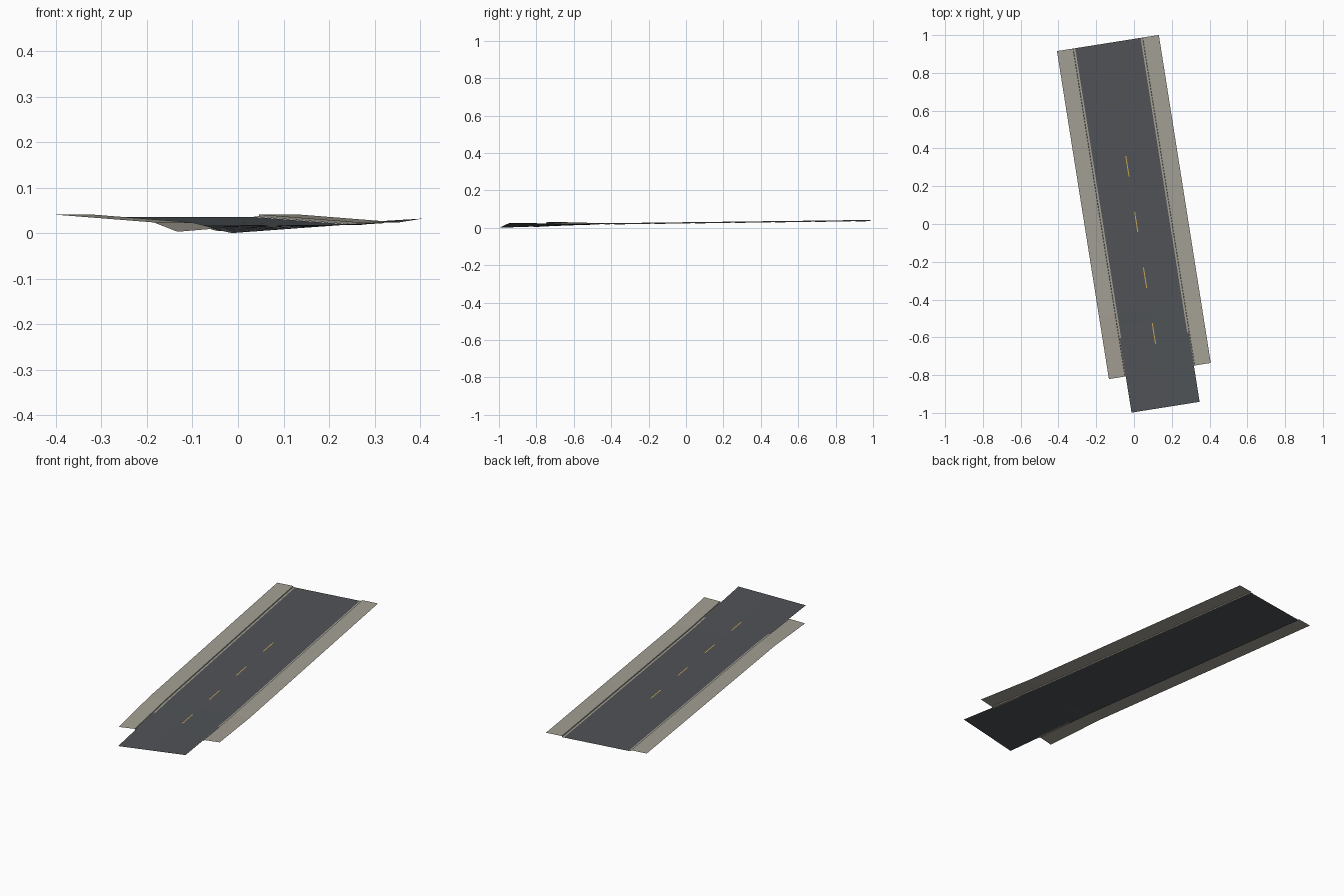
import bpy
from math import sin, cos, radians

if "Cube" in bpy.data.objects:
    bpy.data.objects.remove(bpy.data.objects["Cube"])

A = radians(9)
CX, CY = 0.014, -0.003
BACK, BEND, FRONT, WALK_FRONT = 0.973, -0.45, -0.979, -0.785


def material(name, rgb):
    m = bpy.data.materials.new(name)
    m.diffuse_color = (*rgb, 1)
    m.use_nodes = True
    m.node_tree.nodes["Principled BSDF"].inputs["Base Color"].default_value = m.diffuse_color
    return m


def place(s, v, z):
    # s runs along the road (back positive), v across it (right positive)
    return (CX - s * sin(A) + v * cos(A), CY + s * cos(A) + v * sin(A), z)


def loft(name, rows, mat):
    # rows go front to back, points in each row go left to right
    n = len(rows[0])
    verts = [place(*p) for row in rows for p in row]
    faces = [(i * n + j, i * n + j + 1, (i + 1) * n + j + 1, (i + 1) * n + j)
             for i in range(len(rows) - 1) for j in range(n - 1)]
    me = bpy.data.meshes.new(name)
    me.from_pydata(verts, [], faces)
    me.materials.append(mat)
    ob = bpy.data.objects.new(name, me)
    bpy.context.collection.objects.link(ob)
    return ob


asphalt = material("asphalt", (0.08, 0.087, 0.095))
concrete = material("concrete", (0.37, 0.35, 0.295))
paint = material("yellow_paint", (0.6, 0.4, 0.08))


def road_z(s, v):
    # even slope down to the bend, then the road dips and twists
    if s >= BEND:
        return 0.0175 + 0.0175 * (s - BEND) / (BACK - BEND)
    t = (BEND - s) / (BEND - FRONT)
    return 0.0175 - 0.0042 * t + v * 0.0725 * t


# Road surface
HALF = 0.1825
stations = [FRONT + (BEND - FRONT) * i / 8 for i in range(9)] + [BACK]
loft("road", [[(s, v, road_z(s, v)) for v in (-HALF, 0, HALF)] for s in stations], asphalt)

# Sidewalks: gutter strip, curb face and paving, twisted at the front end
for name, side, tilt in (("left_sidewalk", -1, (0.0100, 0.0030)),
                         ("right_sidewalk", 1, (0.0268, 0.0320))):
    rows = []
    for s, inner, outer in ((WALK_FRONT, *tilt), (BEND, 0.0235, 0.0235), (BACK, 0.041, 0.041)):
        row = [(s, side * 0.175, inner - 0.005), (s, side * 0.1855, inner - 0.005),
               (s, side * 0.187, inner), (s, side * 0.273, outer)]
        rows.append(row if side > 0 else row[::-1])
    loft(name, rows, concrete)

# Centre line dashes
for i in range(4):
    mid = 0.313 - 0.299 * i
    rows = [[(s, v, road_z(s, v) + 0.0006) for v in (-0.0025, 0.0025)]
            for s in (mid - 0.055, mid + 0.055)]
    loft(f"lane_dash_{i + 1}", rows, paint)
